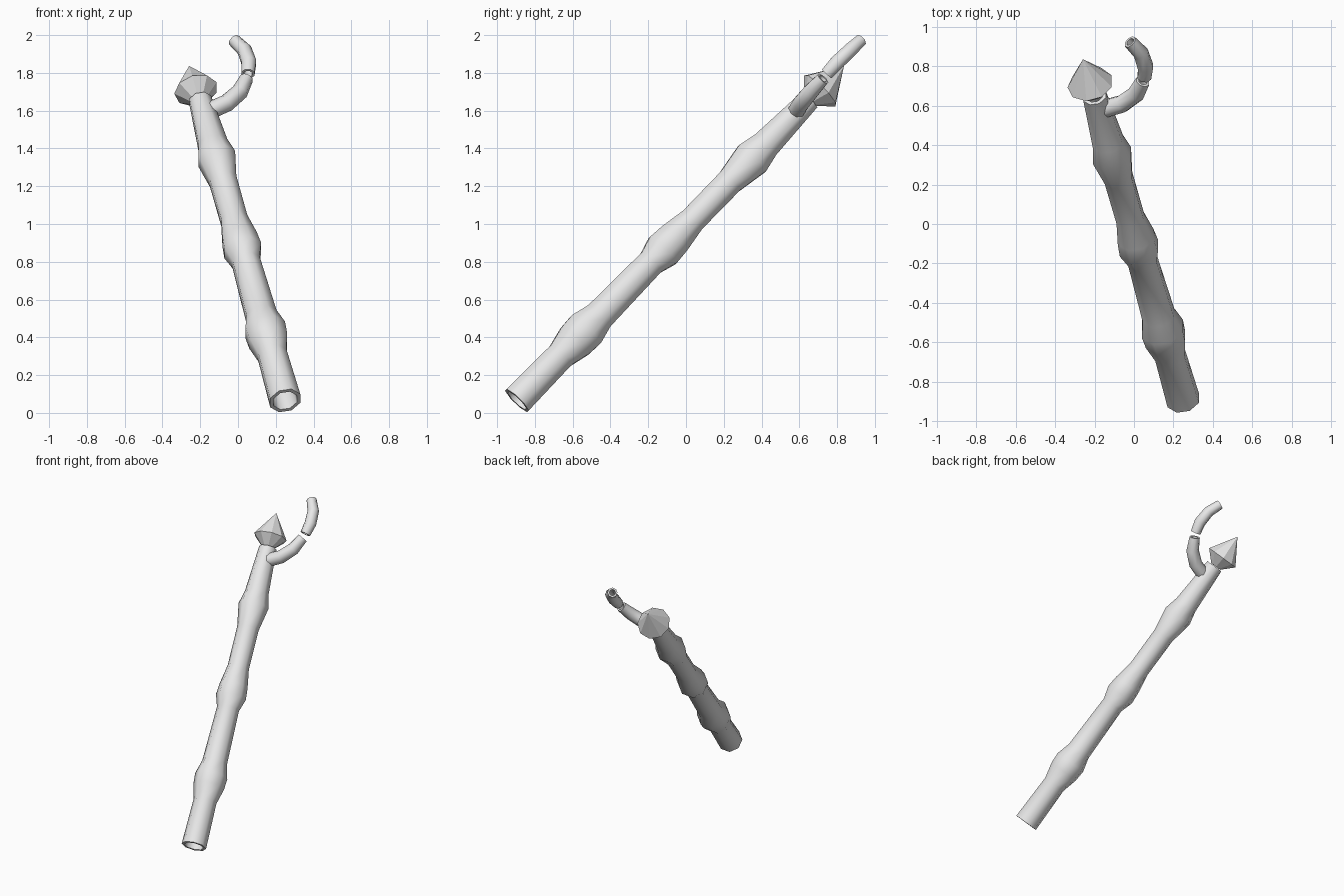
import bpy, bmesh, math
from mathutils import Vector

if "Cube" in bpy.data.objects:
    bpy.data.objects.remove(bpy.data.objects["Cube"])

grey = bpy.data.materials.new("pale_grey")
grey.diffuse_color = (0.8, 0.8, 0.8, 1)
grey.use_nodes = True
grey.node_tree.nodes["Principled BSDF"].inputs["Base Color"].default_value = grey.diffuse_color

BASE = Vector((0.25, -0.895, 0.065))
TOP = Vector((-0.2, 0.65, 1.655))
AXIS = (TOP - BASE).normalized()


def ring(bm, centre, direction, radius, sides, turn=0.5):
    """Ring of vertices square to a direction."""
    d = direction.normalized()
    u = (Vector((1, 0, 0)) - d * d.x).normalized()
    v = d.cross(u)
    out = []
    for i in range(sides):
        a = 2 * math.pi * (i + turn) / sides
        out.append(bm.verts.new(centre + (u * math.cos(a) + v * math.sin(a)) * radius))
    return out


def bridge(bm, a, b):
    n = len(a)
    for i in range(n):
        bm.faces.new((a[i], a[(i + 1) % n], b[(i + 1) % n], b[i]))


def finish(name, bm, smooth):
    bmesh.ops.recalc_face_normals(bm, faces=bm.faces)
    me = bpy.data.meshes.new(name)
    bm.to_mesh(me)
    bm.free()
    me.materials.append(grey)
    ob = bpy.data.objects.new(name, me)
    bpy.context.collection.objects.link(ob)
    if smooth:
        bpy.context.view_layer.objects.active = ob
        ob.select_set(True)
        bpy.ops.object.shade_smooth_by_angle(angle=math.radians(50))
        ob.select_set(False)


def pipe(name, points, radii, wall, sides=8):
    """Hollow tube with open ends along a path."""
    bm = bmesh.new()
    n = len(points)
    dirs = [points[min(i + 1, n - 1)] - points[max(i - 1, 0)] for i in range(n)]
    outer = [ring(bm, p, d, r, sides) for p, d, r in zip(points, dirs, radii)]
    inner = [ring(bm, p, d, r - wall, sides) for p, d, r in zip(points, dirs, radii)]
    loop = outer + inner[::-1]
    for i in range(len(loop)):
        bridge(bm, loop[i], loop[(i + 1) % len(loop)])
    finish(name, bm, True)


# knobbly shaft: (fraction of length, radius)
profile = [(0, .088), (.15, .082), (.20, .11), (.235, .115), (.28, .088),
           (.46, .079), (.50, .107), (.537, .1), (.60, .076), (.73, .077),
           (.805, .107), (.85, .084), (1, .063)]
pipe("shaft", [BASE.lerp(TOP, t) for t, r in profile], [r for t, r in profile], .02)

# curved hook in two pieces
lower = [(-.15, .585, 1.6), (-.06, .61, 1.64), (.01, .66, 1.70), (.045, .725, 1.77)]
upper = [(.053, .745, 1.795), (.058, .80, 1.855), (.035, .868, 1.92), (-.02, .925, 1.972)]
pipe("hook_lower", [Vector(p) for p in lower], [.047, .047, .045, .037], .013)
pipe("hook_upper", [Vector(p) for p in upper], [.037, .042, .04, .035], .013)

# faceted crystal on the tip
bm = bmesh.new()
mid = Vector((-.222, .71, 1.707))
girdle = ring(bm, mid, AXIS, .118, 9)
foot = ring(bm, mid - AXIS * .078, AXIS, .04, 9)
apex = bm.verts.new(mid + AXIS * .185)
bridge(bm, foot, girdle)
bm.faces.new(foot[::-1])
for i in range(9):
    bm.faces.new((girdle[i], girdle[(i + 1) % 9], apex))
finish("crystal", bm, False)
